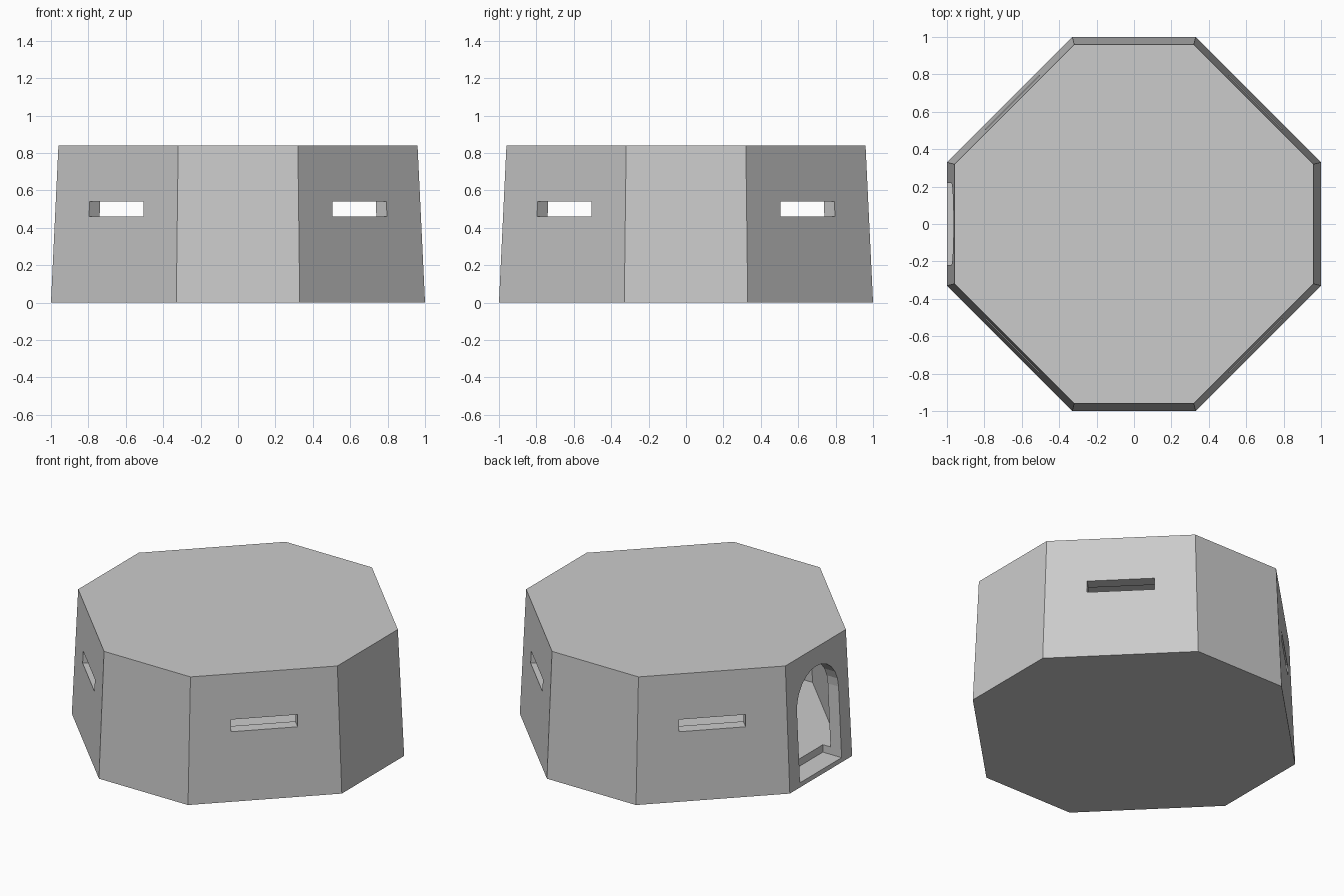
import bpy, bmesh, math
from mathutils import Matrix

if "Cube" in bpy.data.objects:
    bpy.data.objects.remove(bpy.data.objects["Cube"])

HEIGHT, WALL = 0.84, 0.08


def loft(name, rings):
    """Closed solid skinned between two matching outlines."""
    bm = bmesh.new()
    lo, hi = [[bm.verts.new(p) for p in ring] for ring in rings]
    n = len(lo)
    bm.faces.new(lo[::-1])
    bm.faces.new(hi)
    for i in range(n):
        j = (i + 1) % n
        bm.faces.new((lo[i], lo[j], hi[j], hi[i]))
    bmesh.ops.recalc_face_normals(bm, faces=bm.faces)
    mesh = bpy.data.meshes.new(name)
    bm.to_mesh(mesh)
    bm.free()
    obj = bpy.data.objects.new(name, mesh)
    bpy.context.collection.objects.link(obj)
    return obj


def octagon(z, inset=0.0):
    """Octagon of the tapering wall at height z, moved inward by inset."""
    a = 1.0 - 0.04 * z / HEIGHT - inset
    b = 1.33 - 0.05 * z / HEIGHT - math.sqrt(2) * inset - a
    return [(x, y, z) for x, y in ((a, -b), (a, b), (b, a), (-b, a),
                                   (-a, b), (-a, -b), (-b, -a), (b, -a))]


def box(name, x0, x1, y0, y1, z0, z1):
    return loft(name, [[(x0, y0, z), (x1, y0, z), (x1, y1, z), (x0, y1, z)]
                       for z in (z0, z1)])


# Tapered outer block and the hollow chamber inside it
bunker = loft("bunker_shell", [octagon(0), octagon(HEIGHT)])
cutters = [loft("chamber_cutter", [octagon(WALL, WALL),
                                   octagon(HEIGHT - WALL, WALL)])]

# Arched doorway in the left wall, with a sill notched into the floor
R, SPRING, STEPS = 0.22, 0.5, 12
arch = [(-R, 0.03), (R, 0.03)]
arch += [(R * math.cos(math.pi * i / STEPS), SPRING + R * math.sin(math.pi * i / STEPS))
         for i in range(STEPS + 1)]
cutters.append(loft("door_cutter", [[(x, y, z) for y, z in arch]
                                    for x in (-1.15, -0.86)]))

# Firing slits in the four diagonal walls
for k in range(4):
    slit = box("slit_cutter", 0.75, 1.05, -0.205, 0.205, 0.46, 0.54)
    slit.data.transform(Matrix.Rotation(math.radians(45 + 90 * k), 4, 'Z'))
    cutters.append(slit)

# Carve the openings, then drop the cutters
bpy.context.view_layer.objects.active = bunker
for cutter in cutters:
    cutter.hide_render = True
    mod = bunker.modifiers.new("carve", 'BOOLEAN')
    mod.operation = 'DIFFERENCE'
    mod.solver = 'EXACT'
    mod.object = cutter
    bpy.ops.object.modifier_apply(modifier=mod.name)
    bpy.data.objects.remove(cutter)
